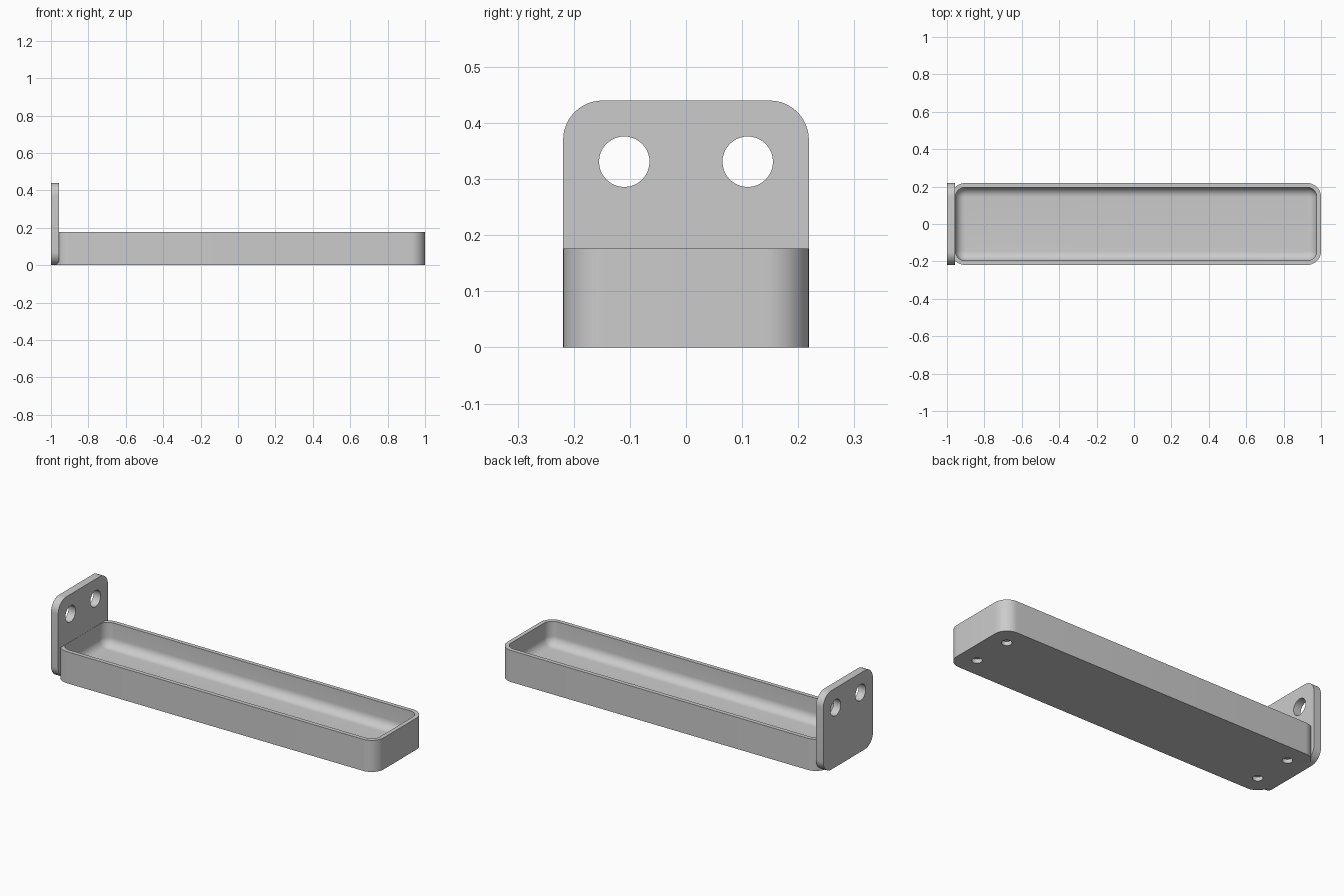
import bpy, bmesh
from math import sin, cos, pi, radians
from mathutils import Matrix, Vector

if "Cube" in bpy.data.objects:
    bpy.data.objects.remove(bpy.data.objects["Cube"], do_unlink=True)

grey = bpy.data.materials.new("plain_grey")
grey.use_nodes = True
grey.diffuse_color = (0.6, 0.6, 0.6, 1)
grey.node_tree.nodes["Principled BSDF"].inputs["Base Color"].default_value = (0.6, 0.6, 0.6, 1)


def rounded_rect(u0, u1, v0, v1, r, steps=12):
    """Counter-clockwise outline of a rectangle with round corners."""
    centres = [(u1 - r, v1 - r), (u0 + r, v1 - r), (u0 + r, v0 + r), (u1 - r, v0 + r)]
    return [(cu + r * cos(a), cv + r * sin(a))
            for i, (cu, cv) in enumerate(centres)
            for a in [(i + k / steps) * pi / 2 for k in range(steps + 1)]]


def loft(name, rings):
    """Skin a stack of equal rings and cap both ends."""
    bm = bmesh.new()
    loops = [[bm.verts.new(p) for p in ring] for ring in rings]
    n = len(loops[0])
    for a, b in zip(loops, loops[1:]):
        for i in range(n):
            j = (i + 1) % n
            bm.faces.new((a[i], a[j], b[j], b[i]))
    bm.faces.new(loops[0][::-1])
    bm.faces.new(loops[-1])
    bmesh.ops.recalc_face_normals(bm, faces=bm.faces)
    mesh = bpy.data.meshes.new(name)
    bm.to_mesh(mesh)
    bm.free()
    mesh.materials.append(grey)
    obj = bpy.data.objects.new(name, mesh)
    bpy.context.collection.objects.link(obj)
    return obj


def drill(obj, centres, radius, depth, axis):
    """Cut round holes centred on the given points."""
    bm = bmesh.new()
    turn = Vector((0, 0, 1)).rotation_difference(Vector(axis)).to_matrix().to_4x4()
    for c in centres:
        bmesh.ops.create_cone(bm, cap_ends=True, segments=40, radius1=radius,
                              radius2=radius, depth=depth,
                              matrix=Matrix.Translation(c) @ turn)
    mesh = bpy.data.meshes.new("hole_cutter")
    bm.to_mesh(mesh)
    bm.free()
    mesh.materials.append(grey)
    cutter = bpy.data.objects.new("hole_cutter", mesh)
    cutter.hide_render = True
    bpy.context.collection.objects.link(cutter)
    mod = obj.modifiers.new("holes", 'BOOLEAN')
    mod.operation, mod.solver, mod.object = 'DIFFERENCE', 'EXACT', cutter
    select(obj)
    bpy.ops.object.modifier_apply(modifier=mod.name)
    bpy.data.objects.remove(cutter, do_unlink=True)


def select(obj):
    bpy.ops.object.select_all(action='DESELECT')
    obj.select_set(True)
    bpy.context.view_layer.objects.active = obj


# Tray: outer wall, rim, inner wall, then a rounded transition to the floor
WIDTH, HEIGHT, WALL, FLOOR, CORNER, FILLET = 0.219, 0.176, 0.023, 0.044, 0.075, 0.05
profile = [(0, 0), (0, HEIGHT), (WALL, HEIGHT)]
for k in range(11):
    a = k / 10 * pi / 2
    profile.append((WALL + FILLET * (1 - cos(a)), FLOOR + FILLET * (1 - sin(a))))
tray = loft("tray", [
    [(x, y, z) for x, y in rounded_rect(-0.978 + d, 1 - d, -WIDTH + d, WIDTH - d, CORNER - d)]
    for d, z in profile])

# Four blind sockets under the tray
drill(tray, [(x, y, 0) for x in (-0.877, 0.9) for y in (-0.112, 0.112)],
      0.026, 0.044, (0, 0, 1))

# Upright mounting plate with two through holes
plate = loft("mounting_plate", [
    [(x, y, z) for y, z in rounded_rect(-WIDTH, WIDTH, 0, 0.44, 0.07)]
    for x in (-1, -0.956)])
drill(plate, [(-0.978, y, 0.331) for y in (-0.11, 0.11)], 0.045, 0.2, (1, 0, 0))

for part in (tray, plate):
    select(part)
    bpy.ops.object.shade_smooth_by_angle(angle=radians(30))
